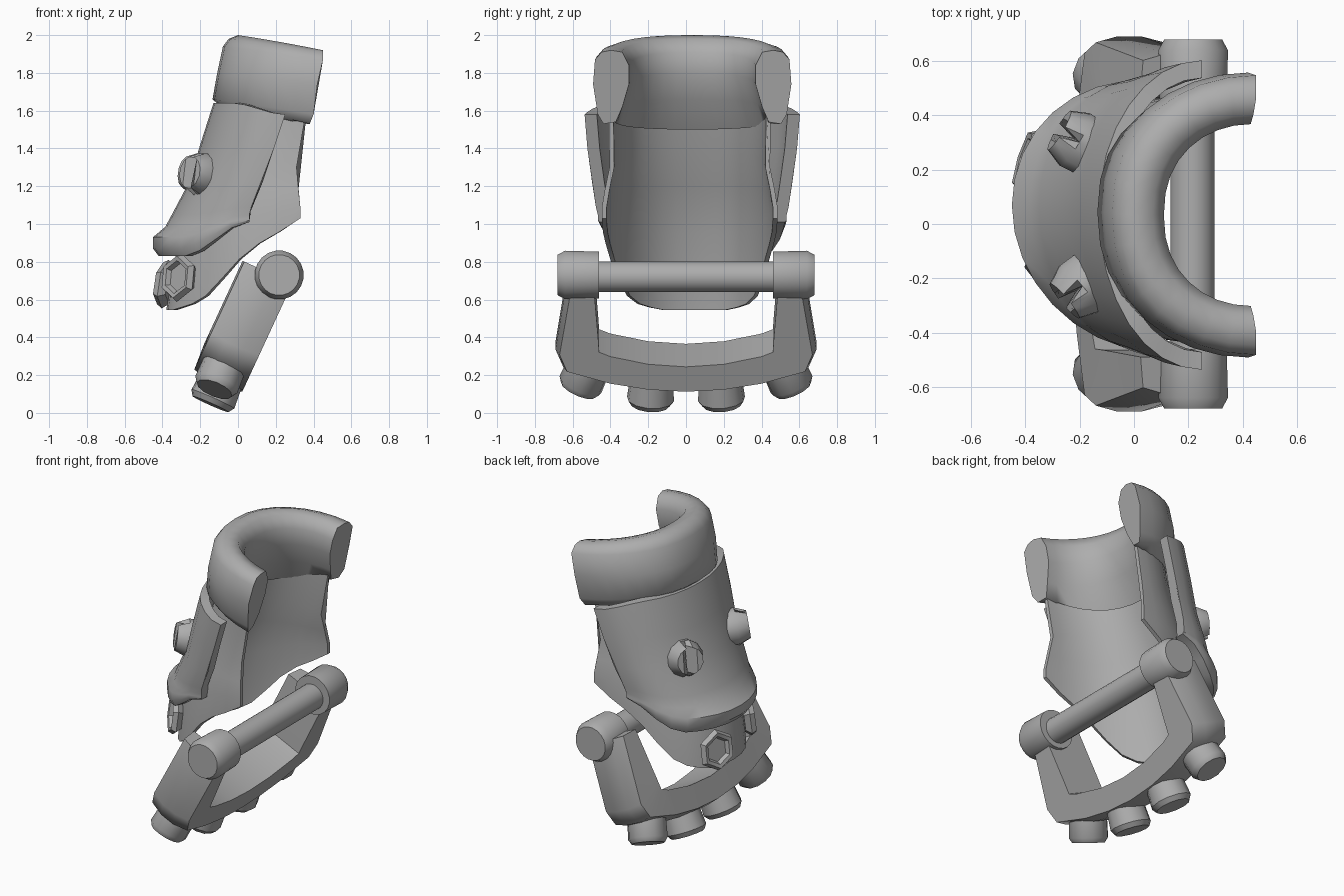
import bpy, bmesh, math
from mathutils import Vector

if "Cube" in bpy.data.objects:
    bpy.data.objects.remove(bpy.data.objects["Cube"])

mat = bpy.data.materials.new("plain grey")
mat.diffuse_color = (0.42, 0.42, 0.42, 1)
mat.use_nodes = True
mat.node_tree.nodes["Principled BSDF"].inputs["Base Color"].default_value = mat.diffuse_color


def finish(name, bm, angle=35):
    bmesh.ops.recalc_face_normals(bm, faces=bm.faces)
    me = bpy.data.meshes.new(name)
    bm.to_mesh(me)
    bm.free()
    me.materials.append(mat)
    ob = bpy.data.objects.new(name, me)
    bpy.context.collection.objects.link(ob)
    bpy.context.view_layer.objects.active = ob
    ob.select_set(True)
    bpy.ops.object.shade_smooth_by_angle(angle=math.radians(angle))
    ob.select_set(False)
    return ob


def bridge(bm, sections):
    """Skin a list of closed point sections and cap both ends."""
    rings = [[bm.verts.new(p) for p in s] for s in sections]
    n = len(rings[0])
    for a, b in zip(rings, rings[1:]):
        for i in range(n):
            j = (i + 1) % n
            bm.faces.new((a[i], a[j], b[j], b[i]))
    for r in (rings[0], rings[-1]):
        bm.faces.new(r)


def arc_part(name, rows, steps=16, ypow=1.0, zmix=lambda c: c, angle=35, mid=0.033):
    """Closed profile swept round an arc open to +x.
    Each row: x, z at the back centre, x, z at the open edge, half width."""
    sections = []
    for k in range(steps + 1):
        t = math.pi * (k / steps - 0.5)
        c, s = max(0, math.cos(t)), math.sin(t)
        sec = []
        for xb, zb, xe, ze, w in rows:
            x = xe + (xb - xe) * c
            y = math.copysign(abs(s) ** ypow, s) * w
            sec.append((x, y + mid - 0.08 * min(x, 0), ze + (zb - ze) * zmix(c)))
        sections.append(sec)
    bm = bmesh.new()
    bridge(bm, sections)
    return finish(name, bm, angle)


def thicken(rows, t, tw):
    return rows + [(xb + t, zb, xe, ze, w - tw) for xb, zb, xe, ze, w in reversed(rows)]


def place(bm, centre, axis):
    """Turn local z to the axis, keeping local y as upright as possible."""
    z = Vector(axis).normalized()
    x = Vector((0, 0, 1)).cross(z).normalized()
    y = z.cross(x)
    for v in bm.verts:
        v.co = Vector(centre) + x * v.co.x + y * v.co.y + z * v.co.z


def lathe(bm, profile, sides):
    """Revolved solid from (radius, height) points."""
    bridge(bm, [[(r * math.cos(a), r * math.sin(a), h)
                 for a in [2 * math.pi * (i + 0.5) / sides for i in range(sides)]]
                for r, h in profile])


def lathe_part(name, profile, sides, centre, axis):
    bm = bmesh.new()
    lathe(bm, profile, sides)
    place(bm, centre, axis)
    return finish(name, bm)


# Thick rolled cuff, its inside running down into the shell
arc_part("cuff", [
    (-0.10, 1.63, 0.38, 1.53, 0.47), (-0.135, 1.66, 0.40, 1.58, 0.50),
    (-0.11, 1.80, 0.42, 1.74, 0.525), (-0.08, 1.94, 0.45, 1.87, 0.515),
    (-0.05, 1.98, 0.45, 1.91, 0.48), (0.00, 2.00, 0.45, 1.92, 0.43),
    (0.07, 1.98, 0.44, 1.91, 0.37), (0.11, 1.91, 0.43, 1.84, 0.335),
    (0.11, 1.80, 0.41, 1.74, 0.335), (0.06, 1.66, 0.39, 1.62, 0.37),
    (-0.04, 1.50, 0.37, 1.54, 0.405)], ypow=0.87,
    zmix=lambda c: c * (1.15 - 0.15 * c), angle=75)


# Thin inner shell with a curved lower edge
def sweep(c):
    knots = [(0, 0), (0.18, 0.17), (0.39, 0.34), (0.6, 0.68), (0.7, 0.84), (0.8, 0.93), (0.95, 1), (1.01, 1)]
    for (a, p), (b, q) in zip(knots, knots[1:]):
        if c <= b:
            return p + (q - p) * (c - a) / (b - a)


arc_part("inner_shell", thicken([
    (-0.03, 1.72, 0.37, 1.65, 0.43), (-0.12, 1.42, 0.31, 1.30, 0.425),
    (-0.21, 1.20, 0.32, 1.18, 0.45), (-0.31, 0.95, 0.33, 1.09, 0.465),
    (-0.38, 0.545, 0.33, 1.03, 0.465)], 0.025, 0.025), steps=20, ypow=0.85, zmix=sweep, mid=0.02)


# Outer plate with a lip hanging at the back
def tongue(c):
    u = min(1, 1.35 * c)
    return u * u * (3 - 2 * u)


arc_part("outer_plate", thicken([
    (-0.13, 1.64, 0.25, 1.58, 0.57), (-0.20, 1.42, 0.19, 1.40, 0.555),
    (-0.26, 1.22, 0.13, 1.22, 0.53), (-0.35, 1.05, 0.07, 1.09, 0.51),
    (-0.385, 0.985, 0.06, 1.05, 0.50), (-0.45, 0.93, 0.06, 1.03, 0.50),
    (-0.45, 0.87, 0.06, 1.02, 0.50), (-0.42, 0.83, 0.06, 1.01, 0.49)],
    0.05, 0.065), zmix=tongue)

# Slotted studs on the plate
for label, centre, axis in (("left", (-0.19, 0.295, 1.26), (-0.85, 0.5, 0.15)),
                            ("right", (-0.18, -0.22, 1.26), (-0.76, -0.64, 0.15))):
    bm = bmesh.new()
    lathe(bm, [(0.11, -0.045), (0.115, 0.03), (0.085, 0.10)], 12)
    for u in (-0.045, 0, 0.045):
        bmesh.ops.bisect_plane(bm, geom=bm.verts[:] + bm.edges[:] + bm.faces[:],
                               plane_co=(u, 0, 0), plane_no=(1, 0, 0))
    for v in bm.verts:
        if abs(v.co.x) < 1e-4 and v.co.z > 0.08:
            v.co.z -= 0.075
    place(bm, centre, axis)
    finish("slotted_stud_" + label, bm, 30)

# Recessed six-sided bolts at the shell tip
for label, centre, axis in (("left", (-0.375, 0.23, 0.68), (-0.95, 0.3, 0.15)),
                            ("right", (-0.305, -0.20, 0.715), (-0.74, -0.66, 0.12))):
    lathe_part("hex_bolt_" + label,
               [(0.10, -0.025), (0.13, 0.01), (0.112, 0.04), (0.088, 0.035), (0.075, 0.01)],
               6, centre, axis)

# Grip bar with end caps
lathe_part("grip_bar", [(0.082, -0.5), (0.082, 0.5)], 20, (0.215, 0, 0.72), (0, 1, 0.0001))
for s, label in ((1, "left"), (-1, "right")):
    lathe_part("grip_cap_" + label, [(0.125, 0.46), (0.13, 0.64), (0.108, 0.68)],
               20, (0.218, 0, 0.73), (0, s, 0.0001))

# U-shaped knuckle guard: outer and inner outlines as (y, distance from knuckle)
outer = [(0.615, 0.62), (0.68, 0.20), (0.64, 0.10), (0.40, 0.025), (0.20, -0.01), (0, -0.022)]
inner = [(0.49, 0.62), (0.465, 0.30), (0.46, 0.22), (0.40, 0.195), (0.20, 0.15), (0, 0.135)]
base, up, side = Vector((-0.10, 0, 0.18)), Vector((0.42, 0, 0.907)), Vector((0.907, 0, -0.42))
pairs = list(zip(outer, inner))
pairs += [((-o[0], o[1]), (-i[0], i[1])) for o, i in reversed(pairs[:-1])]
sections = []
for o, i in pairs:
    po = base + Vector((0, o[0], 0)) + up * o[1]
    pi = base + Vector((0, i[0], 0)) + up * i[1]
    bulge = (po - pi).normalized() * 0.012
    sections.append([po - side * 0.14 - bulge, po - side * 0.05 + bulge,
                     po + side * 0.05 + bulge, po + side * 0.14 - bulge,
                     pi + side * 0.14, pi - side * 0.15])
bm = bmesh.new()
bridge(bm, sections)
finish("knuckle_guard", bm, 60)

# Knuckle studs
for s, label in ((1, "left"), (-1, "right")):
    lathe_part("inner_knuckle_stud_" + label, [(0.115, -0.16), (0.125, -0.03), (0.105, 0)],
               12, (-0.145, 0.19 * s, 0.046), (-0.40, 0.06 * s, -0.9))
    lathe_part("outer_knuckle_stud_" + label, [(0.115, -0.20), (0.12, -0.03), (0.10, 0)],
               12, (-0.125, 0.57 * s, 0.125), (-0.33, 0.36 * s, -0.8))
